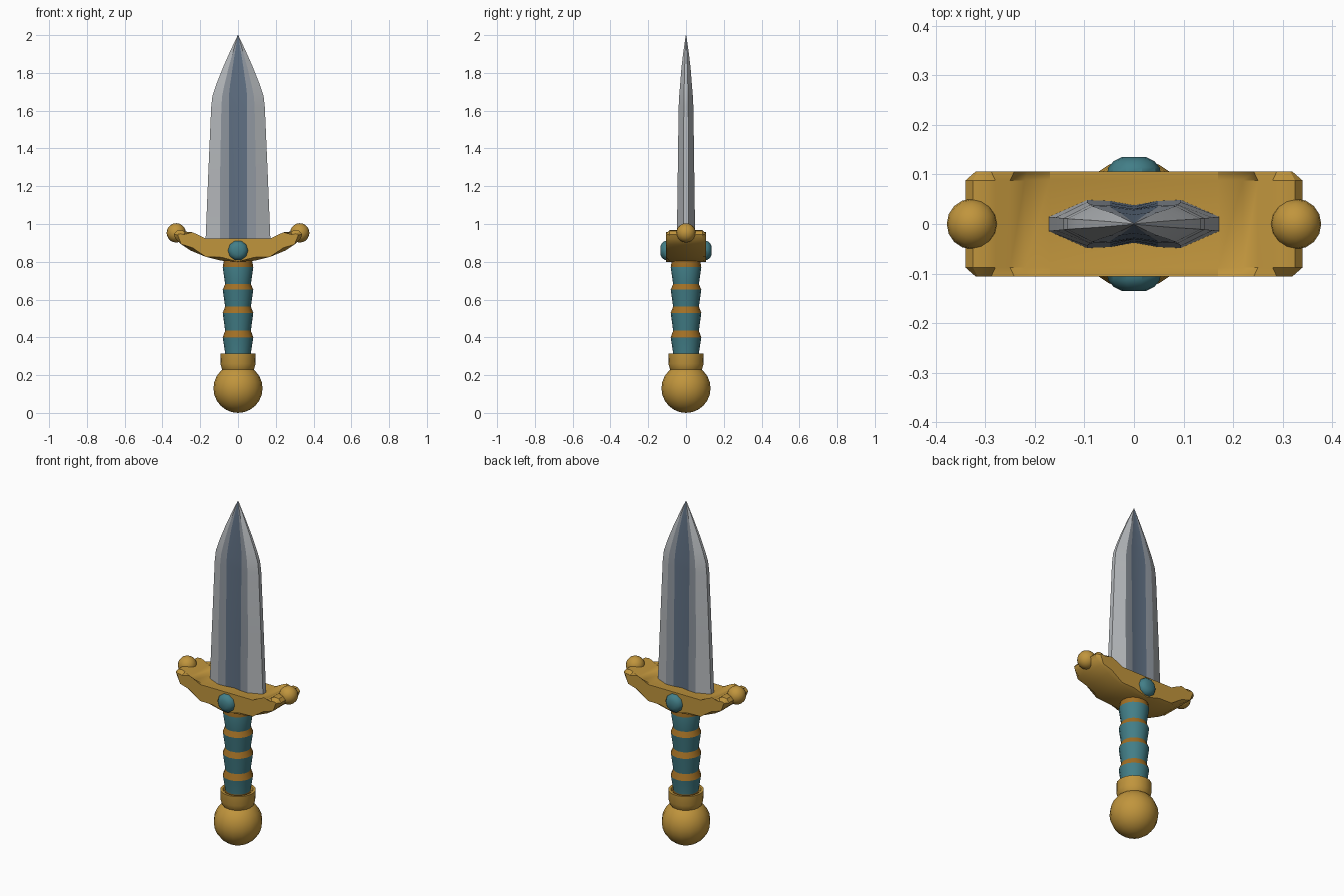
import bpy, bmesh, math

if "Cube" in bpy.data.objects:
    bpy.data.objects.remove(bpy.data.objects["Cube"])


def material(name, rgb):
    m = bpy.data.materials.new(name)
    m.diffuse_color = (*rgb, 1.0)
    m.use_nodes = True
    m.node_tree.nodes["Principled BSDF"].inputs["Base Color"].default_value = m.diffuse_color
    return m


GOLD = material("gold", (0.53, 0.30, 0.046))
BRONZE = material("dark_gold", (0.36, 0.16, 0.018))
TEAL = material("teal", (0.055, 0.21, 0.245))
STEEL = material("light_steel", (0.46, 0.48, 0.50))
MID_STEEL = material("mid_steel", (0.27, 0.30, 0.34))
BLUE_STEEL = material("blue_steel", (0.115, 0.16, 0.225))


def finish(bm, name, mats, angle=30):
    bmesh.ops.recalc_face_normals(bm, faces=bm.faces[:])
    mesh = bpy.data.meshes.new(name)
    bm.to_mesh(mesh)
    bm.free()
    for m in mats:
        mesh.materials.append(m)
    ob = bpy.data.objects.new(name, mesh)
    bpy.context.collection.objects.link(ob)
    bpy.ops.object.select_all(action='DESELECT')
    ob.select_set(True)
    bpy.context.view_layer.objects.active = ob
    bpy.ops.object.shade_smooth_by_angle(angle=math.radians(angle))
    return ob


def loft(bm, rings):
    """Skin a list of closed vertex rings and return the side faces by strip."""
    loops = [[bm.verts.new(p) for p in r] for r in rings]
    n = len(loops[0])
    strips = []
    for a, b in zip(loops, loops[1:]):
        strips.append([bm.faces.new((a[i], a[(i + 1) % n], b[(i + 1) % n], b[i]))
                       for i in range(n)])
    bm.faces.new(loops[0][::-1])
    bm.faces.new(loops[-1])
    return strips


def lathe(name, profile, mats, sides=16, rule=None, angle=30):
    bm = bmesh.new()
    rings = [[(r * math.cos(2 * math.pi * i / sides),
               r * math.sin(2 * math.pi * i / sides), z) for i in range(sides)]
             for r, z in profile]
    for k, strip in enumerate(loft(bm, rings)):
        for f in strip:
            f.material_index = rule(k) if rule else 0
    return finish(bm, name, mats, angle)


def ball(name, center, radius, mat, seg=16, rings=10):
    bm = bmesh.new()
    bmesh.ops.create_uvsphere(bm, u_segments=seg, v_segments=rings, radius=radius)
    bmesh.ops.translate(bm, verts=bm.verts[:], vec=center)
    return finish(bm, name, [mat], 50)


# Blade: stations of height, half width, half thickness
stations = [(0.88, 0.173, 0.049), (1.25, 0.158, 0.044), (1.62, 0.142, 0.039),
            (1.68, 0.135, 0.036), (1.74, 0.115, 0.031), (1.83, 0.079, 0.024),
            (1.92, 0.039, 0.013), (2.0, 0.0012, 0.0012)]
rings = []
for z, w, t in stations:
    ridge, groove = min(0.095, 0.62 * w), min(0.048, 0.36 * w)
    quarter = [(w, 0.3 * t), (ridge, t), (groove, 0.96 * t)]
    half = quarter + [(0, 0.78 * t)] + [(-x, y) for x, y in reversed(quarter)]
    rings.append([(x, y, z) for x, y in half] + [(-x, -y, z) for x, y in half])
bm = bmesh.new()
colour_by_band = [0, 1, 2, 2, 1, 0, 0]       # edge bevel, ridge, fuller
for strip in loft(bm, rings):
    for i, f in enumerate(strip):
        f.material_index = colour_by_band[i % 7]
finish(bm, "blade", [STEEL, MID_STEEL, BLUE_STEEL], 20)

# Crossguard: crescent profile extruded in depth, with chamfered front and back
right = [(0.17, 0.922), (0.22, 0.928), (0.25, 0.940), (0.28, 0.960), (0.30, 0.967),
         (0.325, 0.964), (0.34, 0.945), (0.33, 0.920), (0.30, 0.892), (0.25, 0.859),
         (0.17, 0.826), (0.09, 0.806)]
outline = right + [(0, 0.80)] + [(-x, z) for x, z in reversed(right)]
bm = bmesh.new()
D = 0.106
loft(bm, [[(x, y, z) for x, z in outline] for y in (-D, D)])
rim = [e for e in bm.edges if abs(e.verts[0].co.y - e.verts[1].co.y) < 1e-6]
bmesh.ops.bevel(bm, geom=rim, offset=0.018, segments=1, affect='EDGES',
                clamp_overlap=False)
finish(bm, "crossguard", [GOLD], 30)

# Guard end balls and gems
for side, label in ((-1, "left"), (1, "right")):
    ball("guard_ball_" + label, (side * 0.327, 0, 0.953), 0.051, GOLD)
for side, label in ((-1, "front"), (1, "back")):
    gem = lathe("gem_" + label, [(0.045, 0.085), (0.054, 0.102), (0.052, 0.114),
                                 (0.041, 0.127), (0.025, 0.135)], [TEAL], 10, angle=35)
    gem.rotation_euler = (-side * math.pi / 2, 0, 0)
    gem.location = (0, 0, 0.86)

# Grip: four flared wraps separated by bands
profile = [(0.067, 0.28)]
for bottom, top in ((0.315, 0.400), (0.435, 0.530), (0.562, 0.652), (0.682, 0.772)):
    profile += [(0.068, bottom), (0.081, top)]
profile.append((0.070, 0.83))
lathe("grip", profile, [TEAL, BRONZE], 16, lambda k: 0 if k % 2 else 1, 25)

# Collar with a recessed top, and pommel
lathe("collar", [(0.070, 0.21), (0.086, 0.235), (0.093, 0.26), (0.094, 0.315),
                 (0.080, 0.315), (0.076, 0.295)], [GOLD], 16)
ball("pommel", (0, 0, 0.13), 0.13, GOLD, 16, 12)
